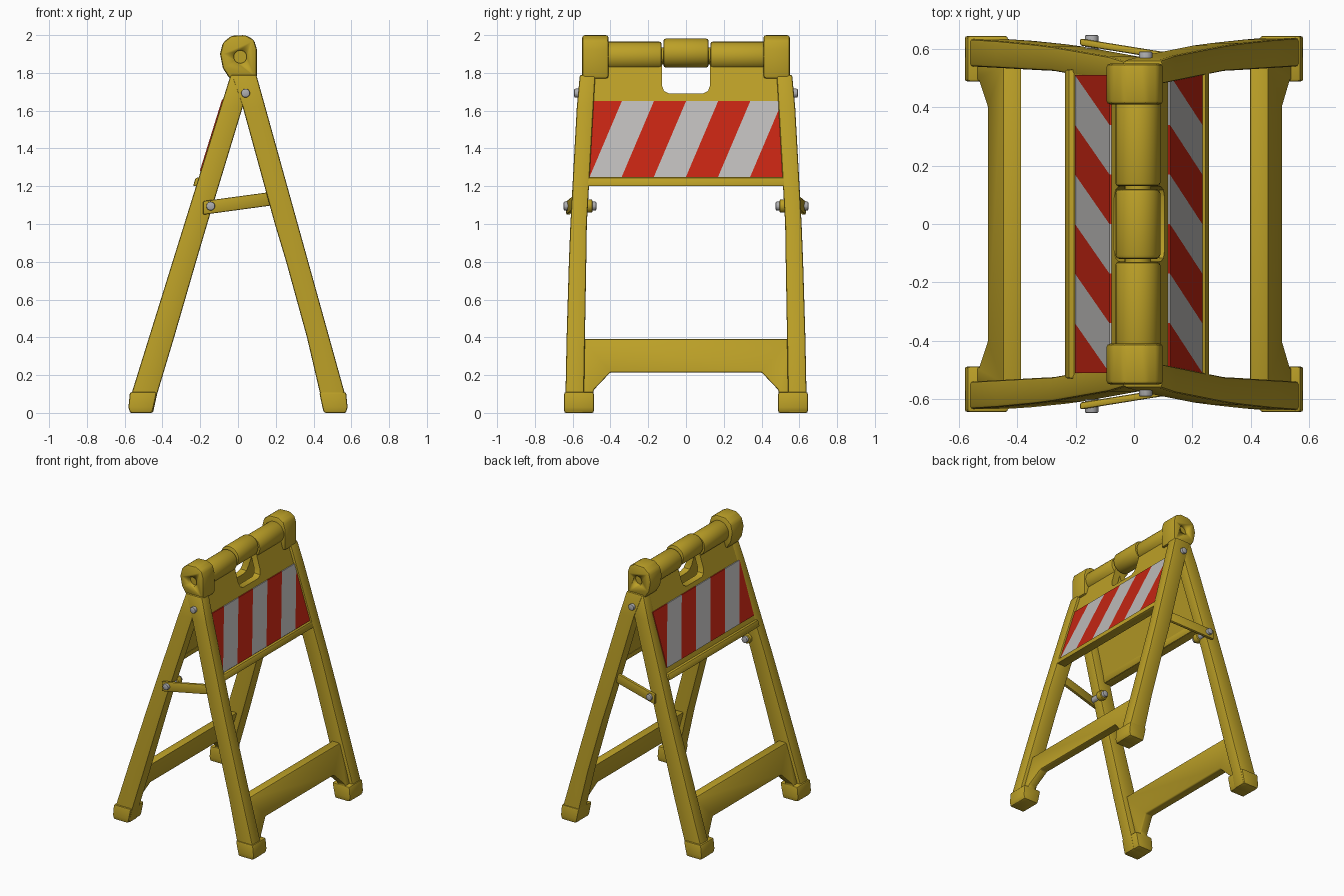
import bpy, bmesh, math
from mathutils import Vector, Matrix

if "Cube" in bpy.data.objects:
    bpy.data.objects.remove(bpy.data.objects["Cube"])


def material(name, rgb):
    m = bpy.data.materials.new(name)
    m.diffuse_color = (*rgb, 1)
    m.use_nodes = True
    m.node_tree.nodes["Principled BSDF"].inputs["Base Color"].default_value = m.diffuse_color
    return m


YELLOW = material("yellow plastic", (0.50, 0.35, 0.02))
RED = material("red reflective", (0.55, 0.018, 0.006))
WHITE = material("white reflective", (0.50, 0.49, 0.48))
STEEL = material("steel", (0.42, 0.42, 0.43))


def finish(name, bm, mat, bevel=0.0):
    bmesh.ops.recalc_face_normals(bm, faces=bm.faces)
    if bevel:
        edges = [e for e in bm.edges if len(e.link_faces) == 2 and e.calc_face_angle() > 0.5]
        bmesh.ops.bevel(bm, geom=edges, offset=bevel, segments=2, profile=0.5,
                        affect='EDGES', clamp_overlap=True)
    me = bpy.data.meshes.new(name)
    bm.to_mesh(me)
    bm.free()
    me.materials.append(mat)
    for p in me.polygons:
        p.use_smooth = True
    me.set_sharp_from_angle(angle=math.radians(35))
    ob = bpy.data.objects.new(name, me)
    bpy.context.collection.objects.link(ob)
    return ob


def loft(name, rings, mat=YELLOW, bevel=0.0):
    """Closed solid through rings with equal point counts."""
    bm = bmesh.new()
    rows = [[bm.verts.new(p) for p in r] for r in rings]
    n = len(rows[0])
    for a, b in zip(rows, rows[1:]):
        for i in range(n):
            j = (i + 1) % n
            bm.faces.new((a[i], a[j], b[j], b[i]))
    bm.faces.new(rows[0])
    bm.faces.new(rows[-1])
    return finish(name, bm, mat, bevel)


def outer_x(side, z):
    """Outer edge line of each leaning frame (distance from x = 0)."""
    return 0.1 + 0.2775 * (1.78 - z) if side > 0 else 0.045 + 0.311 * (1.77 - z)


def slab(name, pts, side, near, far, mat=YELLOW, bevel=0.0):
    """y-z profile laid on a leaning frame, between two depths from its outer line."""
    rings = [[(side * (outer_x(side, z) - d), side * y, z) for y, z in pts] for d in (near, far)]
    return loft(name, rings, mat, bevel)


def rod(name, x, z, y0, y1, r, mat=YELLOW, bevel=0.0, seg=24):
    ring = [(x + r * math.cos(t), z + r * math.sin(t))
            for t in (2 * math.pi * i / seg for i in range(seg))]
    return loft(name, [[(px, y, pz) for px, pz in ring] for y in (y0, y1)], mat, bevel)


def mirror_profile(half):
    return half + [(-y, z) for y, z in reversed(half)]


# leg sections: z, inner x of right leg, inner x of left leg, inner y, outer y
LEG = [(1.79, -0.035, -0.06, 0.48, 0.562), (1.62, 0.025, -0.025, 0.49, 0.578),
       (1.0, 0.195, 0.163, 0.525, 0.612), (0.8, 0.255, 0.222, 0.528, 0.62),
       (0.4, 0.365, 0.338, 0.535, 0.632), (0.1, 0.435, 0.428, 0.54, 0.638),
       (0.0, 0.455, 0.45, 0.54, 0.64)]

for side, label in ((1, "right"), (-1, "left")):
    # legs and feet
    for s, end in ((-1, "front"), (1, "back")):
        rings = []
        for z, xr, xl, yi, yo in LEG:
            xi = xr if side > 0 else xl
            xo = min(outer_x(side, z), 0.575)
            yo -= 0 if side > 0 else 0.004
            rings.append([(side * xi, s * yi, z), (side * xo, s * yi, z),
                          (side * xo, s * yo, z), (side * xi, s * yo, z)])
        loft(f"{label}_{end}_leg", rings, bevel=0.01)
        foot = [[(side * x, s * y, z) for x, y in ((a, 0.488), (b, 0.488), (b, 0.645), (a, 0.645))]
                for z, a, b in ((0.11, 0.43, 0.572), (0.03, 0.447, 0.58), (0.0, 0.455, 0.572))]
        loft(f"{label}_{end}_foot", foot, bevel=0.01)

    # lower rail with corner gussets
    slab(f"{label}_lower_rail", mirror_profile(
        [(0.55, 0.39), (0.55, 0.02), (0.49, 0.02), (0.49, 0.12), (0.40, 0.215)]),
        side, 0.025, 0.09, bevel=0.008)

    # sign board with hand slot in its top edge
    depth = 0.02 if side > 0 else 0.002
    slab(f"{label}_sign_board", mirror_profile(
        [(0.53, 1.2), (0.53, 1.77), (0.43, 1.78), (0.43, 1.9), (0.128, 1.9),
         (0.128, 1.735), (0.117, 1.705), (0.09, 1.69)]), side, depth, depth + 0.05)
    slab(f"{label}_board_lip", [(-0.53, 1.2), (0.53, 1.2), (0.53, 1.245), (-0.53, 1.245)],
         side, depth - 0.018, depth + 0.055, bevel=0.008)

    # slanted reflective stripes, clipped to the board
    z0, z1 = (1.25, 1.65) if side > 0 else (1.28, 1.66)
    for k in range(-1, 6):
        b0, b1 = -0.51 + 0.17 * k, -0.34 + 0.17 * k
        if k == -1:
            pts = [(-0.51, z0), (-0.34, z1), (-0.51, z1)]
        elif k == 5:
            pts = [(b0, z0), (b1, z0), (0.51, z1)]
        else:
            pts = [(b0, z0), (b1, z0), (b1 + 0.17, z1), (b0 + 0.17, z1)]
        slab(f"{label}_stripe_{k + 2}", pts, side, depth - 0.007, depth + 0.001,
             RED if k % 2 else WHITE)

# hinge barrel, handle roll and inner rod
for s, end in ((-1, "front"), (1, "back")):
    rod(f"{end}_hinge_barrel", 0.013, 1.888, s * 0.13, s * 0.43, 0.077, bevel=0.01)
rod("handle_roll", 0.013, 1.905, -0.12, 0.12, 0.077, bevel=0.014)
rod("hinge_rod", 0.013, 1.89, -0.45, 0.45, 0.045)

# end caps with a round dimple
CAP = [(-0.095, 1.9), (-0.08, 1.96), (-0.035, 1.997), (0.04, 2.0), (0.085, 1.975),
       (0.1, 1.925), (0.1, 1.77), (-0.045, 1.77), (-0.08, 1.825)]
for s, end in ((-1, "front"), (1, "back")):
    cap = loft(f"{end}_end_cap", [[(x, s * y, z) for x, z in CAP] for y in (0.41, 0.55)], bevel=0.014)
    cutter = rod("dimple_cutter", 0.012, 1.885, s * 0.525, s * 0.6, 0.034)
    cutter.hide_render = True
    mod = cap.modifiers.new("dimple", 'BOOLEAN')
    mod.operation, mod.object, mod.solver = 'DIFFERENCE', cutter, 'EXACT'
    bpy.context.view_layer.objects.active = cap
    bpy.ops.object.modifier_apply(modifier=mod.name)
    bpy.data.objects.remove(cutter)

    # spreader strut, from outside the left leg into the right leg
    a, b = Vector((-0.185, s * 0.624, 1.085)), Vector((0.2, s * 0.562, 1.137))
    w, t = Vector((0, 0, 0.036)), Vector((0, 0.012, 0))
    loft(f"{end}_strut", [[p - w - t, p + w - t, p + w + t, p - w + t] for p in (a, b)], bevel=0.007)

    # bolts
    rod(f"{end}_strut_bolt", -0.145, 1.095, s * 0.475, s * 0.648, 0.024, STEEL, 0.008, 12)
    rod(f"{end}_strut_boss", -0.145, 1.095, s * 0.495, s * 0.54, 0.036, YELLOW, 0.008, 12)
    rod(f"{end}_pivot_bolt", 0.04, 1.693, s * 0.54, s * 0.592, 0.024, STEEL, 0.008, 12)
